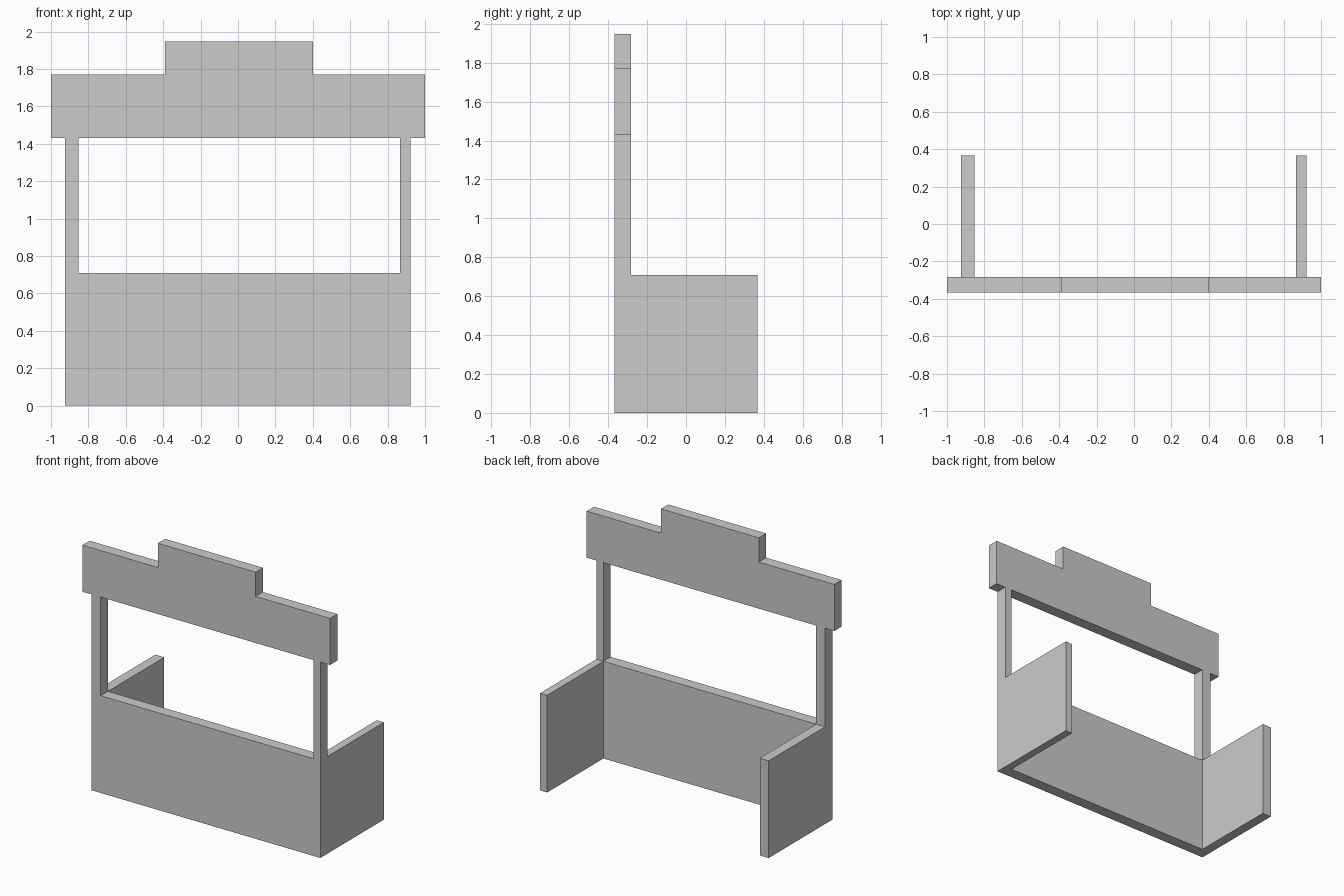
import bpy, bmesh
from mathutils import Vector

if "Cube" in bpy.data.objects:
    bpy.data.objects.remove(bpy.data.objects["Cube"])

FRONT, INNER, BACK = -0.367, -0.283, 0.367   # y planes
COUNTER_TOP, SIGN_BOTTOM = 0.71, 1.43        # z levels
LEFT = (-0.925, -0.853)                      # left wall/post x range
RIGHT = (0.865, 0.922)                       # right wall/post x range


def extrude_profile(name, points, offset):
    """Flat polygon extruded along offset into a closed solid."""
    bm = bmesh.new()
    face = bm.faces.new([bm.verts.new(p) for p in points])
    result = bmesh.ops.extrude_face_region(bm, geom=[face], use_keep_orig=True)
    moved = [g for g in result["geom"] if isinstance(g, bmesh.types.BMVert)]
    bmesh.ops.translate(bm, verts=moved, vec=Vector(offset))
    bmesh.ops.recalc_face_normals(bm, faces=bm.faces)
    mesh = bpy.data.meshes.new(name)
    bm.to_mesh(mesh)
    bm.free()
    obj = bpy.data.objects.new(name, mesh)
    bpy.context.collection.objects.link(obj)
    return obj


# U-shaped counter: front panel with two side walls
u_shape = [(LEFT[0], FRONT), (RIGHT[1], FRONT), (RIGHT[1], BACK), (RIGHT[0], BACK),
           (RIGHT[0], INNER), (LEFT[1], INNER), (LEFT[1], BACK), (LEFT[0], BACK)]
extrude_profile("counter", [(x, y, 0) for x, y in u_shape], (0, 0, COUNTER_TOP))

# Posts carrying the sign
for name, (x0, x1) in (("left_post", LEFT), ("right_post", RIGHT)):
    base = [(x0, FRONT), (x1, FRONT), (x1, INNER), (x0, INNER)]
    extrude_profile(name, [(x, y, COUNTER_TOP) for x, y in base],
                    (0, 0, SIGN_BOTTOM - COUNTER_TOP))

# Stepped sign board
sign = [(-1, SIGN_BOTTOM), (1, SIGN_BOTTOM), (1, 1.77), (0.4, 1.77),
        (0.4, 1.947), (-0.39, 1.947), (-0.39, 1.77), (-1, 1.77)]
extrude_profile("sign_board", [(x, FRONT, z) for x, z in sign], (0, INNER - FRONT, 0))
